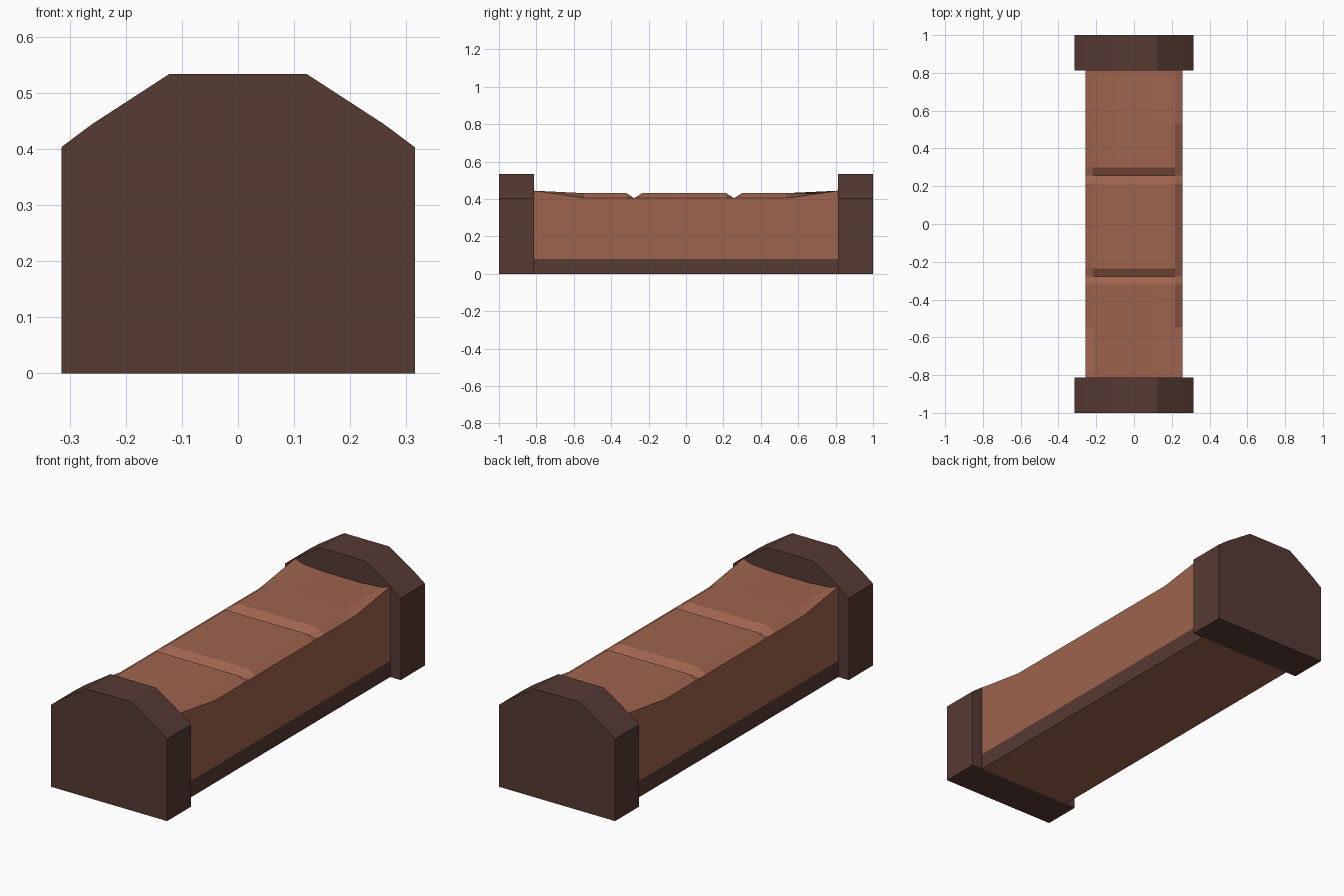
import bpy
import bmesh

cube = bpy.data.objects.get("Cube")
if cube:
    bpy.data.objects.remove(cube, do_unlink=True)


def material(name, colour):
    mat = bpy.data.materials.new(name)
    mat.use_nodes = True
    mat.diffuse_color = colour
    mat.node_tree.nodes["Principled BSDF"].inputs["Base Color"].default_value = colour
    return mat


dark = material("dark brown", (0.095, 0.042, 0.033, 1))
light = material("reddish brown", (0.345, 0.126, 0.075, 1))


def loft(name, sections, mats):
    """Skin closed cross-sections of equal length and cap both ends."""
    bm = bmesh.new()
    rings = [[bm.verts.new(p) for p in s] for s in sections]
    for a, b in zip(rings, rings[1:]):
        for i in range(len(a)):
            j = (i + 1) % len(a)
            bm.faces.new((a[i], a[j], b[j], b[i]))
    bm.faces.new(rings[0])
    bm.faces.new(rings[-1])
    bmesh.ops.recalc_face_normals(bm, faces=bm.faces)
    mesh = bpy.data.meshes.new(name)
    bm.to_mesh(mesh)
    bm.free()
    for m in mats:
        mesh.materials.append(m)
    obj = bpy.data.objects.new(name, mesh)
    bpy.context.collection.objects.link(obj)
    return obj


def mirrored(half, y):
    """Full outline from the points of its +x half, bottom to top."""
    return [(x, y, z) for x, z in half] + [(-x, y, z) for x, z in reversed(half)]


INNER, BAND, SIDE = 0.813, 0.08, 0.258

# End blocks with sloped shoulders
END = [(0.315, 0), (0.315, 0.403), (0.26, 0.444), (0.123, 0.533)]
for name, s in (("front_end_block", -1), ("back_end_block", 1)):
    loft(name, [mirrored(END, s * INNER), mirrored(END, s)], [dark])


# Body: chamfered panels, two V grooves, and ends that sweep up at the sides
def body_section(y, edge, shoulder, middle):
    return mirrored([(SIDE, 0), (SIDE, BAND), (SIDE, edge),
                     (0.217, shoulder), (0.1, middle)], y)


sections = [body_section(-INNER, 0.444, 0.428, 0.42),
            body_section(-0.545, 0.404, 0.431, 0.427)]
for y in (-0.277, 0.257):
    sections += [body_section(y - 0.042, 0.404, 0.431, 0.431),
                 body_section(y, 0.404, 0.404, 0.404),
                 body_section(y + 0.042, 0.404, 0.431, 0.431)]
sections += [body_section(0.535, 0.404, 0.431, 0.427),
             body_section(INNER, 0.444, 0.428, 0.42)]
body = loft("bench_body", sections, [light, dark])

# Dark skirting along the foot of both sides
for face in body.data.polygons:
    if abs(face.normal.x) > 0.9 and face.center.z < BAND:
        face.material_index = 1
